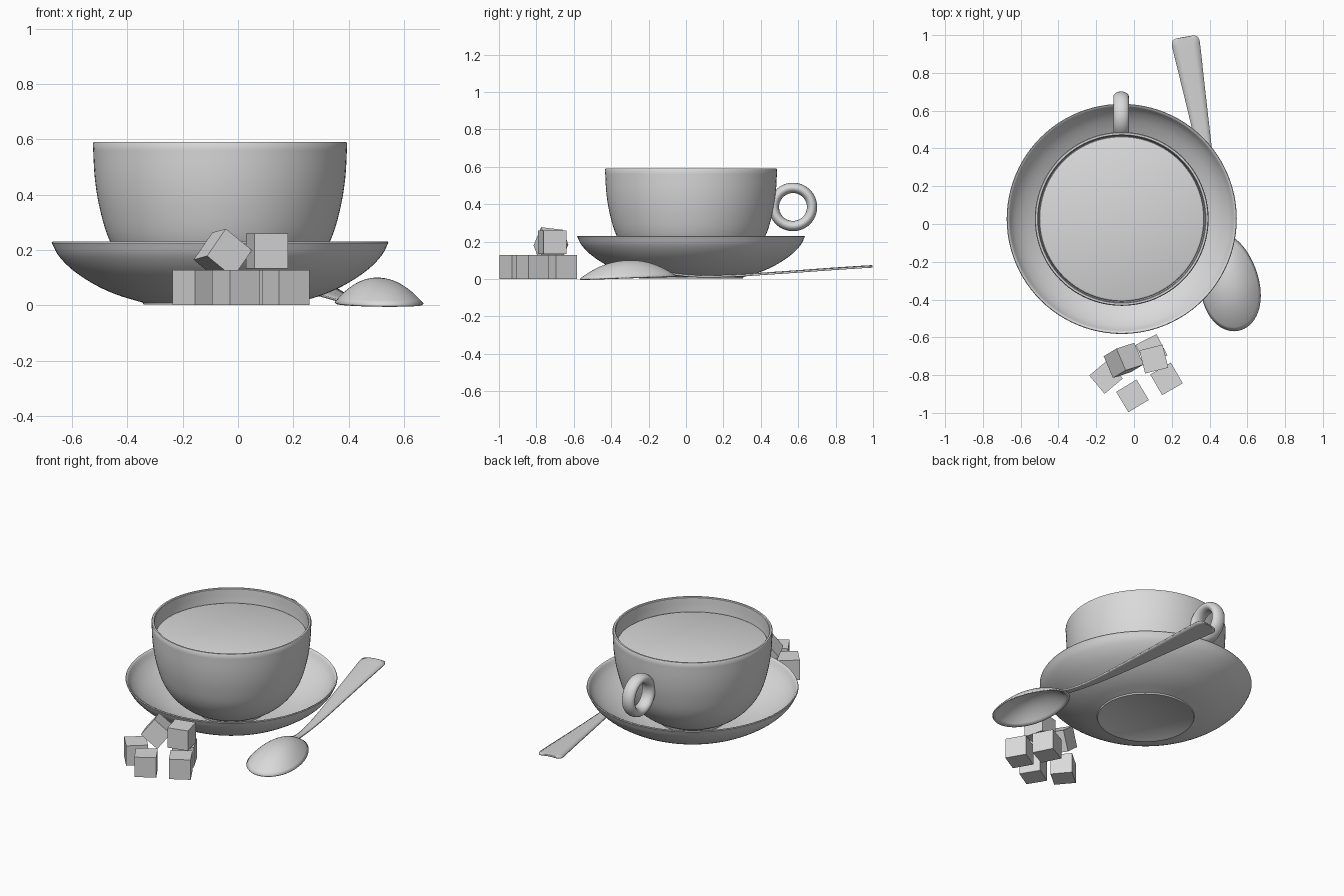
import bpy, bmesh, math
from mathutils import Vector, Matrix

cube = bpy.data.objects.get("Cube")
if cube:
    bpy.data.objects.remove(cube, do_unlink=True)

# One plain grey for everything
grey = bpy.data.materials.new("light_grey")
grey.use_nodes = True
COLOUR = (0.7, 0.7, 0.7, 1)
grey.diffuse_color = COLOUR
grey.node_tree.nodes["Principled BSDF"].inputs["Base Color"].default_value = COLOUR

CENTRE = Vector((-0.065, 0.027, 0))


def finish(name, bm, smooth=True, angle=40):
    bmesh.ops.recalc_face_normals(bm, faces=bm.faces)
    mesh = bpy.data.meshes.new(name)
    bm.to_mesh(mesh)
    bm.free()
    mesh.materials.append(grey)
    ob = bpy.data.objects.new(name, mesh)
    bpy.context.collection.objects.link(ob)
    if smooth:
        bpy.ops.object.select_all(action='DESELECT')
        ob.select_set(True)
        bpy.context.view_layer.objects.active = ob
        bpy.ops.object.shade_smooth_by_angle(angle=math.radians(angle))
    return ob


def spline(points, steps=5):
    """Smooth curve through the given points."""
    pts = [Vector(p) for p in points]
    ext = [2 * pts[0] - pts[1]] + pts + [2 * pts[-1] - pts[-2]]
    out = []
    for a, b, c, d in zip(ext, ext[1:], ext[2:], ext[3:]):
        for i in range(steps):
            t = i / steps
            out.append(0.5 * (2 * b + (c - a) * t + (2 * a - 5 * b + 4 * c - d) * t * t
                              + (3 * b - a - 3 * c + d) * t ** 3))
    return out + [pts[-1]]


def lathe(name, profile, segments=96):
    bm = bmesh.new()
    verts = [bm.verts.new((r, 0, z)) for r, z in profile]
    edges = [bm.edges.new(pair) for pair in zip(verts, verts[1:])]
    bmesh.ops.spin(bm, geom=verts + edges, axis=(0, 0, 1), cent=(0, 0, 0),
                   angle=math.tau, steps=segments)
    bmesh.ops.remove_doubles(bm, verts=bm.verts, dist=0.0003)
    ob = finish(name, bm)
    ob.location = CENTRE
    return ob


# Saucer: flat foot, flaring outer wall, rounded rim, parallel inner wall
outer = spline([(0.28, 0.01), (0.37, 0.037), (0.45, 0.073), (0.53, 0.125), (0.583, 0.178), (0.609, 0.226)])
inner = spline([(0.598, 0.228), (0.57, 0.184), (0.52, 0.137), (0.44, 0.087), (0.36, 0.052), (0.27, 0.03)])
lathe("saucer", [(0, 0.006), (0.262, 0.006), (0.268, 0.002), (0.277, 0.002)] + outer
      + [(0.606, 0.231)] + inner + [(0, 0.028)])

# Cup: bowl with a thin rim and a hollow inside
outside = spline([(0.2, 0.045), (0.28, 0.09), (0.35, 0.155), (0.402, 0.24),
                  (0.435, 0.35), (0.453, 0.46), (0.46, 0.585)])
inside = spline([(0.442, 0.587), (0.437, 0.5), (0.418, 0.36), (0.38, 0.24), (0.28, 0.12), (0.18, 0.075)])
lathe("cup", [(0, 0.027), (0.195, 0.027)] + outside + [(0.456, 0.591), (0.446, 0.591)]
      + inside + [(0, 0.07)])

# Drink surface filling the cup
lathe("drink", [(0, 0.505), (0.425, 0.505), (0.434, 0.501), (0.437, 0.492)])

# Ring handle at the back of the cup
bpy.ops.mesh.primitive_torus_add(major_radius=0.102, minor_radius=0.0275,
                                 major_segments=64, minor_segments=20,
                                 location=(-0.068, 0.572, 0.385), rotation=(0, math.pi / 2, 0))
handle = bpy.context.object
handle.name = "cup_handle"
handle.scale.z = 1.5
handle.data.materials.append(grey)
bpy.ops.object.shade_smooth_by_angle(angle=math.radians(60))

# Spoon axis, running from the bowl towards the handle end
ALONG = Vector((-0.174, 0.985, 0))
SIDE = Vector((0.985, 0.174, 0))


def thicken(ob, amount, offset):
    mod = ob.modifiers.new("thickness", 'SOLIDIFY')
    mod.thickness = amount
    mod.offset = offset


# Spoon bowl, turned over so that its back is on top
bm = bmesh.new()
RINGS, SEGS = 12, 64
top = bm.verts.new((0.505, -0.31, 0.1))
previous = None
for i in range(1, RINGS + 1):
    r = i / RINGS
    ring = []
    for j in range(SEGS):
        a = math.tau * j / SEGS
        along = 0.26 * r * math.cos(a)
        side = 0.156 * r * math.sin(a) * (1 - 0.13 * math.cos(a))
        rim = 0.009 + 0.008 * r * math.cos(a)
        p = Vector((0.505, -0.31, 0)) + ALONG * along + SIDE * side
        p.z = rim + 0.091 * (1 - r ** 2.1)
        ring.append(bm.verts.new(p))
    for j in range(SEGS):
        k = (j + 1) % SEGS
        if previous:
            bm.faces.new((previous[j], ring[j], ring[k], previous[k]))
        else:
            bm.faces.new((top, ring[j], ring[k]))
    previous = ring
thicken(finish("spoon_bowl", bm), 0.008, -1)

# Spoon handle: narrow neck widening to a softly squared end (y, z, half width)
stations = spline([(-0.1, 0.032, 0.026), (-0.03, 0.02, 0.019), (0.08, 0.013, 0.021),
                   (0.25, 0.016, 0.03), (0.5, 0.032, 0.045), (0.75, 0.05, 0.061),
                   (0.93, 0.062, 0.073), (0.965, 0.064, 0.073), (0.983, 0.065, 0.064),
                   (0.99, 0.066, 0.045)], 4)
bm = bmesh.new()
previous = None
for y, z, half in stations:
    mid = Vector((0.27 - 0.177 * (y - 0.98), y, z))
    row = []
    for s in (-1, -0.5, 0, 0.5, 1):
        p = mid + SIDE * half * s
        p.z += 0.004 * (1 - s * s)
        row.append(bm.verts.new(p))
    if previous:
        for k in range(4):
            bm.faces.new((previous[k], previous[k + 1], row[k + 1], row[k]))
    previous = row
thicken(finish("spoon_handle", bm), 0.009, 0)

# Sugar cubes: centre and rotation in degrees
SIZE = 0.126
cubes = [((-0.148, -0.81, 0.064), (0, 0, 40)),
         ((-0.008, -0.91, 0.064), (0, 0, 31)),
         ((0.172, -0.82, 0.064), (0, 0, 30)),
         ((0.092, -0.668, 0.064), (0, 0, 27)),
         ((0.105, -0.715, 0.196), (0, 0, 14)),
         ((-0.055, -0.722, 0.182), (-8, 38, 18))]
for n, (place, turn) in enumerate(cubes, 1):
    bm = bmesh.new()
    bmesh.ops.create_cube(bm, size=SIZE)
    ob = finish(f"sugar_cube_{n}", bm, smooth=False)
    ob.location = place
    ob.rotation_euler = [math.radians(t) for t in turn]
